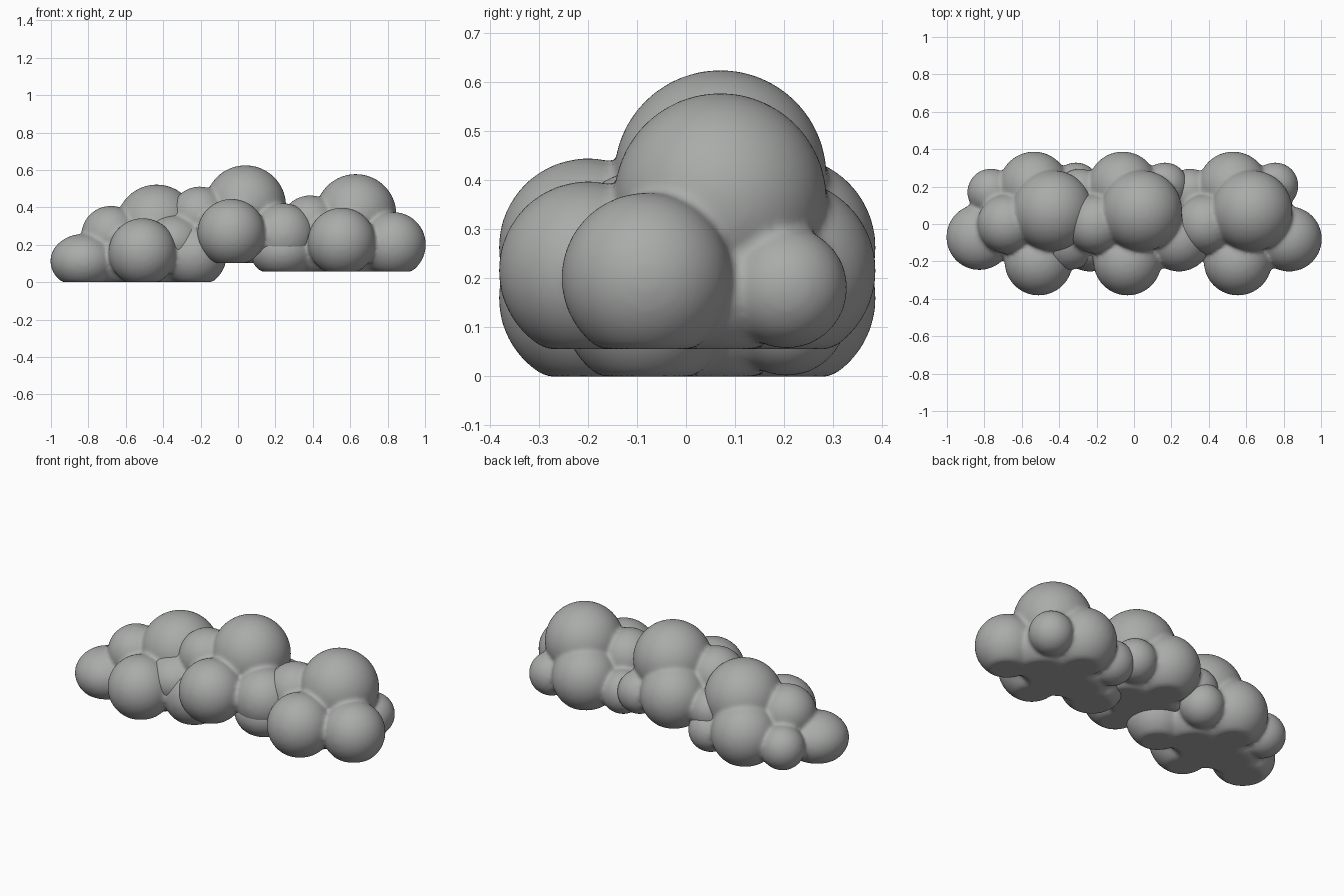
import bpy, bmesh
from mathutils import Matrix

if "Cube" in bpy.data.objects:
    bpy.data.objects.remove(bpy.data.objects["Cube"])

mat = bpy.data.materials.new("cloud grey")
mat.diffuse_color = (0.40, 0.41, 0.40, 1)
mat.use_nodes = True
mat.node_tree.nodes["Principled BSDF"].inputs["Base Color"].default_value = mat.diffuse_color

# puffs of one cloud: centre x, y, z, radius, vertical squash
PUFFS = [
    (0.08, 0.07, 0.305, 0.217, 1),        # tall crown
    (0.005, -0.20, 0.16, 0.182, 1),       # front
    (0.28, -0.08, 0.145, 0.174, 1),       # right end
    (0.205, 0.205, 0.125, 0.124, 1),      # back right
    (-0.02, 0.20, 0.16, 0.187, 1),        # back
    (-0.165, 0.0, 0.25, 0.158, 1),        # left shoulder
    (-0.312, -0.07, 0.112, 0.176, 0.83),  # left end
    (-0.25, 0.17, 0.125, 0.126, 1),       # back left
    (-0.02, 0.0, 0.11, 0.22, 0.75),       # core filling the base
    (0.12, 0.03, 0.12, 0.19, 0.8),
    (-0.16, 0.0, 0.12, 0.19, 0.8),
]


def make_cloud(name, location):
    bm = bmesh.new()
    for x, y, z, r, squash in PUFFS:
        m = Matrix.Translation((x, y, z)) @ Matrix.Diagonal((1, 1, squash, 1))
        bmesh.ops.create_icosphere(bm, subdivisions=5, radius=r, matrix=m)
    # flatten the underside
    for v in bm.verts:
        v.co.z = max(v.co.z, 0)
    me = bpy.data.meshes.new(name)
    bm.to_mesh(me)
    bm.free()
    me.materials.append(mat)
    ob = bpy.data.objects.new(name, me)
    bpy.context.collection.objects.link(ob)
    ob.location = location
    # fuse the puffs and soften the creases
    rm = ob.modifiers.new("fuse", 'REMESH')
    rm.mode = 'VOXEL'
    rm.voxel_size = 0.011
    rm.use_smooth_shade = True
    sm = ob.modifiers.new("soften", 'SMOOTH')
    sm.factor = 0.5
    sm.iterations = 8
    return ob


make_cloud("left_cloud", (-0.515, 0, 0))
make_cloud("middle_cloud", (-0.04, 0, 0.103))
make_cloud("right_cloud", (0.55, 0, 0.056))
